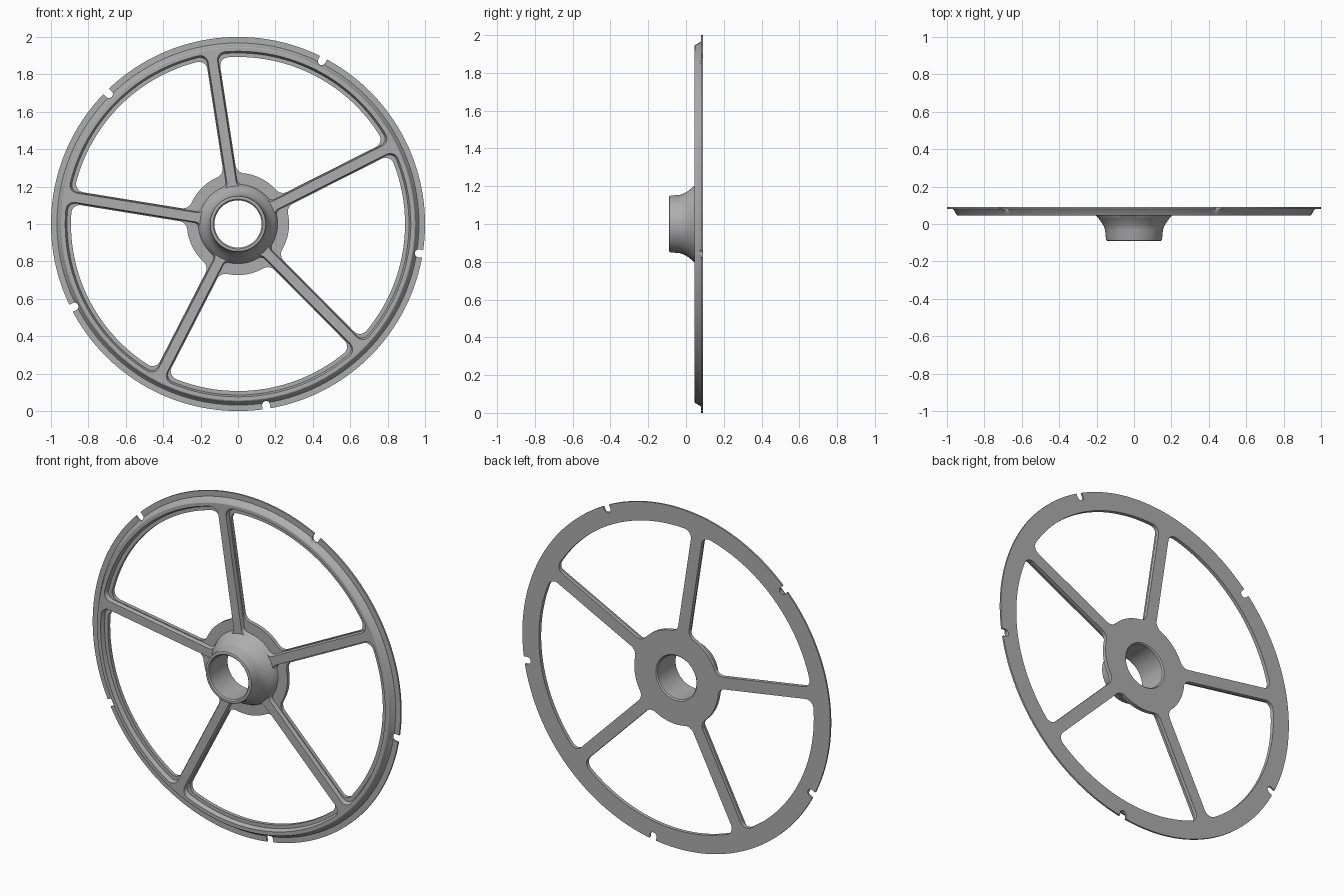
import bpy, bmesh, math

cube = bpy.data.objects.get("Cube")
if cube:
    bpy.data.objects.remove(cube, do_unlink=True)

SPOKES = 5
STEP = math.tau / SPOKES
FIRST = math.radians(26.8)
SEGMENTS = 160

metal = bpy.data.materials.new("grey metal")
grey = (0.42, 0.42, 0.42, 1)
metal.diffuse_color = grey
metal.use_nodes = True
metal.node_tree.nodes["Principled BSDF"].inputs["Base Color"].default_value = grey


def polar(r, a):
    return complex(r * math.cos(a), r * math.sin(a))


def arc(center, r, a0, a1, n):
    return [center + polar(r, a0 + (a1 - a0) * i / n) for i in range(n + 1)]


def place(p, y):
    """Point of the wheel plane at depth y, about the hub axis."""
    return (p.real, y, 1 + p.imag)


def window(w, r_in, r_out, f_in, f_out):
    """Rounded opening between two spokes of half width w."""
    a_in = math.asin((w + f_in) / (r_in + f_in))
    a_out = math.asin((w + f_out) / (r_out - f_out))
    half = arc(0, r_in, STEP / 2, a_in, 8)
    half += arc(polar(r_in + f_in, a_in), f_in, a_in + math.pi, 1.5 * math.pi, 8)[1:]
    half += arc(polar(r_out - f_out, a_out), f_out, -math.pi / 2, a_out, 8)
    half += arc(0, r_out, a_out, STEP / 2, 16)[1:]
    mirrored = [p.conjugate() * polar(1, STEP) for p in half[-2:0:-1]]
    return half + mirrored


def make_object(name, bm):
    bmesh.ops.recalc_face_normals(bm, faces=bm.faces)
    mesh = bpy.data.meshes.new(name)
    bm.to_mesh(mesh)
    bm.free()
    mesh.materials.append(metal)
    obj = bpy.data.objects.new(name, mesh)
    bpy.context.collection.objects.link(obj)
    return obj


def ring_faces(bm, a, b):
    for i in range(len(a)):
        j = (i + 1) % len(a)
        bm.faces.new((a[i], a[j], b[j], b[i]))


def cutter(name, front, y_front, back, y_back, turn):
    """Five prisms around the axis, lofted between two outlines."""
    bm = bmesh.new()
    for k in range(SPOKES):
        spin = polar(1, turn + k * STEP)
        a = [bm.verts.new(place(p * spin, y_front)) for p in front]
        b = [bm.verts.new(place(p * spin, y_back)) for p in back]
        ring_faces(bm, a, b)
        bm.faces.new(a)
        bm.faces.new(b)
    obj = make_object(name, bm)
    obj.hide_render = True
    return obj


def lathe(name, profile):
    """Closed (radius, depth) profile turned about the hub axis."""
    bm = bmesh.new()
    rings = [[bm.verts.new(place(polar(r, math.tau * i / SEGMENTS), y))
              for i in range(SEGMENTS)] for r, y in profile]
    for i, ring in enumerate(rings):
        ring_faces(bm, ring, rings[(i + 1) % len(rings)])
    return make_object(name, bm)


# Turned blank: flat back, thin outer flange, raised rim, flared hub, bore
wheel = lathe("spoked_wheel", [
    (0.133, 0.09), (1.0, 0.09), (1.0, 0.08), (0.968, 0.08),
    (0.962, 0.074), (0.948, 0.048), (0.943, 0.045),
    (0.203, 0.045), (0.19, 0.03), (0.178, 0.015), (0.168, 0),
    (0.16, -0.015), (0.155, -0.03), (0.15, -0.08), (0.148, -0.087), (0.143, -0.09),
    (0.133, -0.09), (0.126, -0.083), (0.126, 0.083)])

# Shallow pockets leave raised spokes and an inner ledge
pockets = cutter("pocket_cutter",
                 window(0.024, 0.2, 0.926, 0.03, 0.045), 0.04,
                 window(0.030, 0.212, 0.914, 0.03, 0.04), 0.068, FIRST)

# Through openings between the spokes
opening = window(0.035, 0.273, 0.893, 0.05, 0.045)
openings = cutter("opening_cutter", opening, 0.02, opening, 0.12, FIRST)

# Small slots in the outer flange, midway between spokes
slot = arc(0.979, 0.021, math.pi / 2, 1.5 * math.pi, 12)
slot += [complex(1.05, -0.021), complex(1.05, 0.021)]
slots = cutter("slot_cutter", slot, 0.02, slot, 0.12, FIRST + STEP / 2)

bpy.context.view_layer.objects.active = wheel
for tool in (pockets, openings, slots):
    mod = wheel.modifiers.new(tool.name, 'BOOLEAN')
    mod.operation = 'DIFFERENCE'
    mod.solver = 'EXACT'
    mod.object = tool
    bpy.ops.object.modifier_apply(modifier=mod.name)
    bpy.data.objects.remove(tool, do_unlink=True)

bpy.ops.object.select_all(action='DESELECT')
wheel.select_set(True)
bpy.ops.object.shade_smooth_by_angle(angle=math.radians(30))
